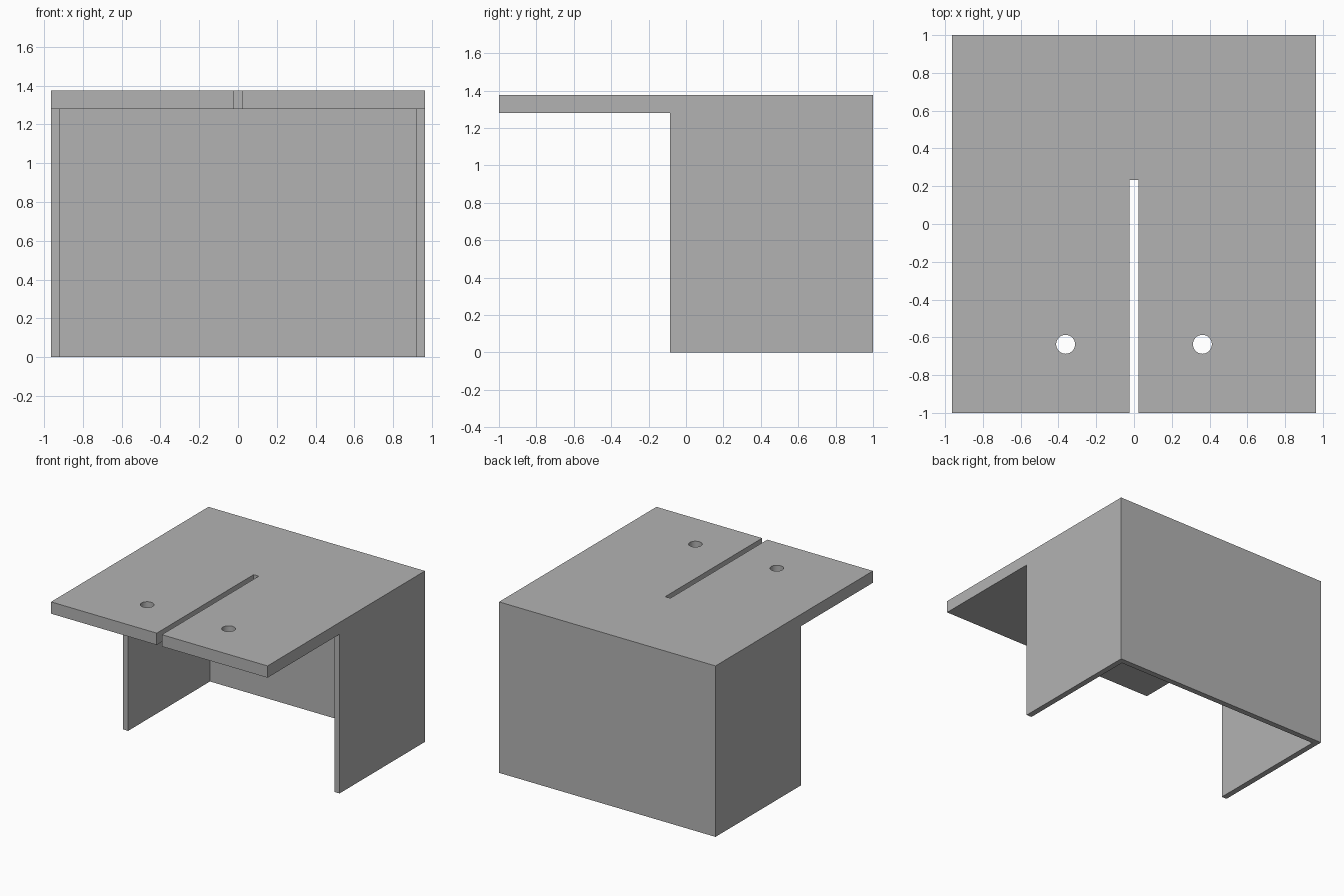
import bpy
import math

cube = bpy.data.objects.get("Cube")
if cube:
    bpy.data.objects.remove(cube, do_unlink=True)

# Main dimensions
HALF_W, HEIGHT = 0.963, 1.375
UNDERSIDE = 1.28      # bottom of the top plate
WALL = 0.045          # thickness of side and back walls
WALL_FRONT = -0.085   # front edge of the side walls
SLOT_HALF, SLOT_END = 0.023, 0.232
HOLE_X, HOLE_Y, HOLE_R = 0.362, -0.637, 0.05

grey = bpy.data.materials.new("plain grey")
grey.use_nodes = True
colour = (0.45, 0.45, 0.45, 1)
grey.diffuse_color = colour
grey.node_tree.nodes["Principled BSDF"].inputs["Base Color"].default_value = colour


def box(name, low, high):
    """Box spanning two opposite corners."""
    centre = [(a + b) / 2 for a, b in zip(low, high)]
    bpy.ops.mesh.primitive_cube_add(size=1, location=centre)
    ob = bpy.context.object
    ob.name = name
    ob.scale = [b - a for a, b in zip(low, high)]
    bpy.ops.object.transform_apply(location=True, rotation=True, scale=True)
    ob.data.materials.append(grey)
    return ob


def cut(body, cutter):
    """Subtract the cutter from the body and discard it."""
    cutter.hide_render = True
    mod = body.modifiers.new(cutter.name, 'BOOLEAN')
    mod.operation = 'DIFFERENCE'
    mod.solver = 'EXACT'
    mod.object = cutter
    bpy.ops.object.select_all(action='DESELECT')
    bpy.context.view_layer.objects.active = body
    body.select_set(True)
    bpy.ops.object.modifier_apply(modifier=mod.name)
    bpy.data.objects.remove(cutter, do_unlink=True)


# One-piece stand carved from a block
stand = box("overhanging_stand", (-HALF_W, -1, 0), (HALF_W, 1, HEIGHT))

# Clearance under the front overhang
cut(stand, box("overhang_cutter", (-2, -2, -1), (2, WALL_FRONT, UNDERSIDE)))

# Open space between the side walls and back wall
inner = HALF_W - WALL
cut(stand, box("cavity_cutter", (-inner, -2, -1), (inner, 1 - WALL, UNDERSIDE)))

# Centre slot, open at the front edge
cut(stand, box("slot_cutter", (-SLOT_HALF, -2, 1), (SLOT_HALF, SLOT_END, 2)))

# Round hole on each side of the slot
for side in (-1, 1):
    bpy.ops.mesh.primitive_cylinder_add(vertices=48, radius=HOLE_R, depth=1,
                                        location=(side * HOLE_X, HOLE_Y, HEIGHT))
    hole = bpy.context.object
    hole.name = "hole_cutter"
    hole.data.materials.append(grey)
    cut(stand, hole)

# Smooth hole walls, crisp edges
bpy.ops.object.shade_smooth_by_angle(angle=math.radians(30))
